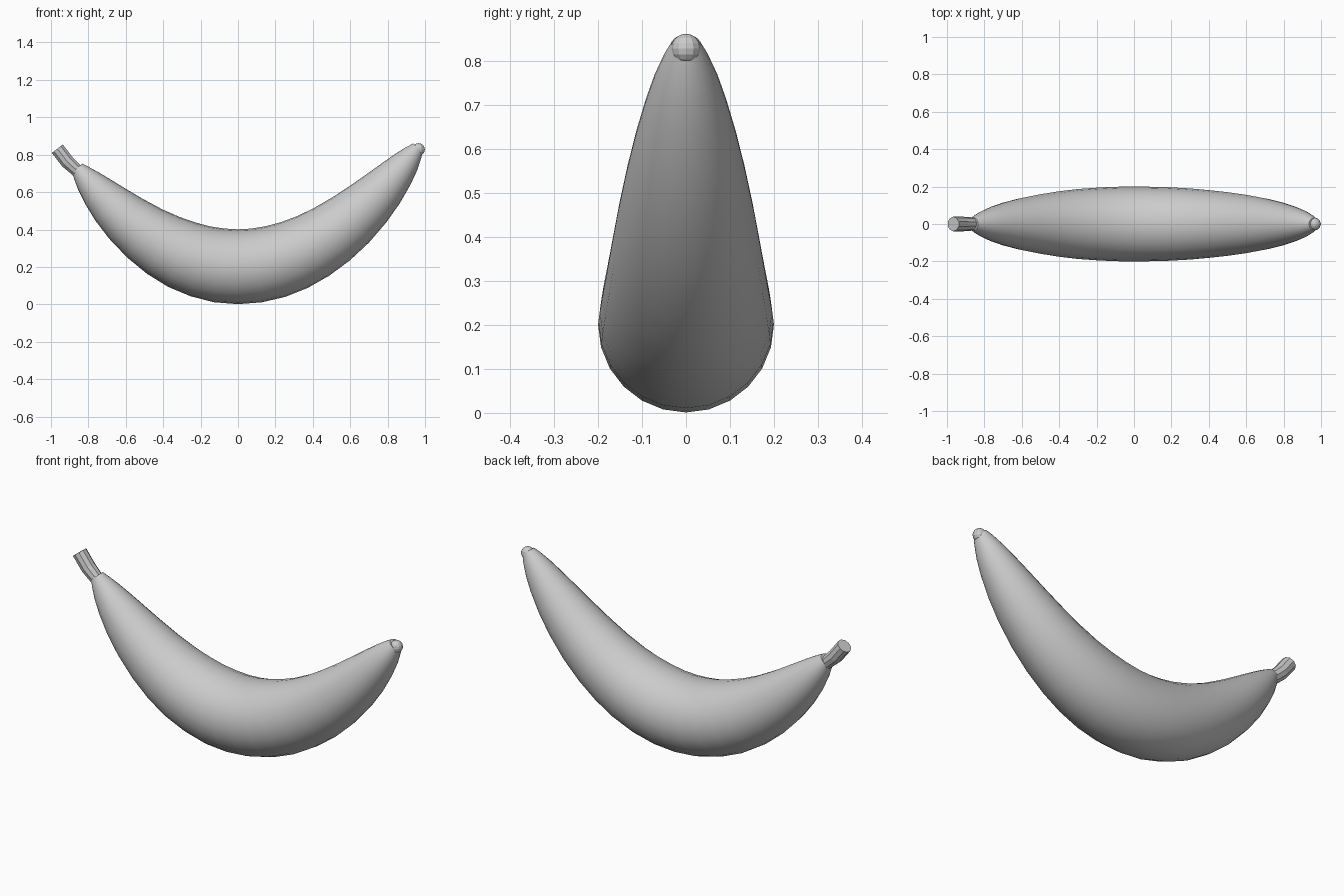
import bpy, bmesh, math
from mathutils import Vector

if "Cube" in bpy.data.objects:
    bpy.data.objects.remove(bpy.data.objects["Cube"], do_unlink=True)

grey = bpy.data.materials.new("plain grey")
grey.use_nodes = True
colour = (0.6, 0.6, 0.6, 1)
grey.diffuse_color = colour
grey.node_tree.nodes["Principled BSDF"].inputs["Base Color"].default_value = colour


def finish(bm, name):
    bmesh.ops.recalc_face_normals(bm, faces=bm.faces)
    mesh = bpy.data.meshes.new(name)
    bm.to_mesh(mesh)
    bm.free()
    mesh.materials.append(grey)
    obj = bpy.data.objects.new(name, mesh)
    bpy.context.collection.objects.link(obj)
    return obj


def sweep(name, path, sides, smooth, turn=0.0):
    """Skin rings set square to a path of (x, z, radius) stations."""
    bm = bmesh.new()
    points = [Vector((x, 0, z)) for x, z, r in path]
    rings = []
    for i, (p, station) in enumerate(zip(points, path)):
        along = points[min(i + 1, len(points) - 1)] - points[max(i - 1, 0)]
        along.normalize()
        up = Vector((-along.z, 0, along.x))
        ring = []
        for k in range(sides):
            a = math.tau * (k + turn) / sides
            offset = up * math.cos(a) + Vector((0, 1, 0)) * math.sin(a)
            ring.append(bm.verts.new(p + offset * station[2]))
        rings.append(ring)
    for a, b in zip(rings, rings[1:]):
        for k in range(sides):
            n = (k + 1) % sides
            bm.faces.new((a[k], a[n], b[n], b[k])).smooth = smooth
    for ring in (rings[0], rings[-1]):
        cap = bm.faces.new(ring)
        for edge in cap.edges:
            edge.smooth = False
    return finish(bm, name)


# Fruit body: x and radius along a parabolic centre line
profile = [(-.86, .035), (-.835, .052), (-.8, .072), (-.75, .094), (-.68, .118),
           (-.6, .139), (-.5, .159), (-.4, .175), (-.3, .187), (-.2, .194),
           (-.1, .199), (0, .2), (.1, .199), (.2, .196), (.3, .19), (.4, .181),
           (.5, .17), (.6, .156), (.7, .137), (.78, .117), (.85, .094),
           (.9, .073), (.94, .05), (.962, .033)]
body = [(x, .201 + (.715 if x < 0 else .69) * x * x, r) for x, r in profile]
sweep("fruit_body", body, 24, True)

# Bent, faceted stem
sweep("stem", [(-.858, .712, .035), (-.912, .762, .039), (-.966, .832, .039)],
      10, False, 0.5)

# Blossom tip: small faceted ball
bm = bmesh.new()
bmesh.ops.create_uvsphere(bm, u_segments=12, v_segments=8, radius=.034)
tip = finish(bm, "blossom_tip")
tip.location = (.965, 0, .828)
